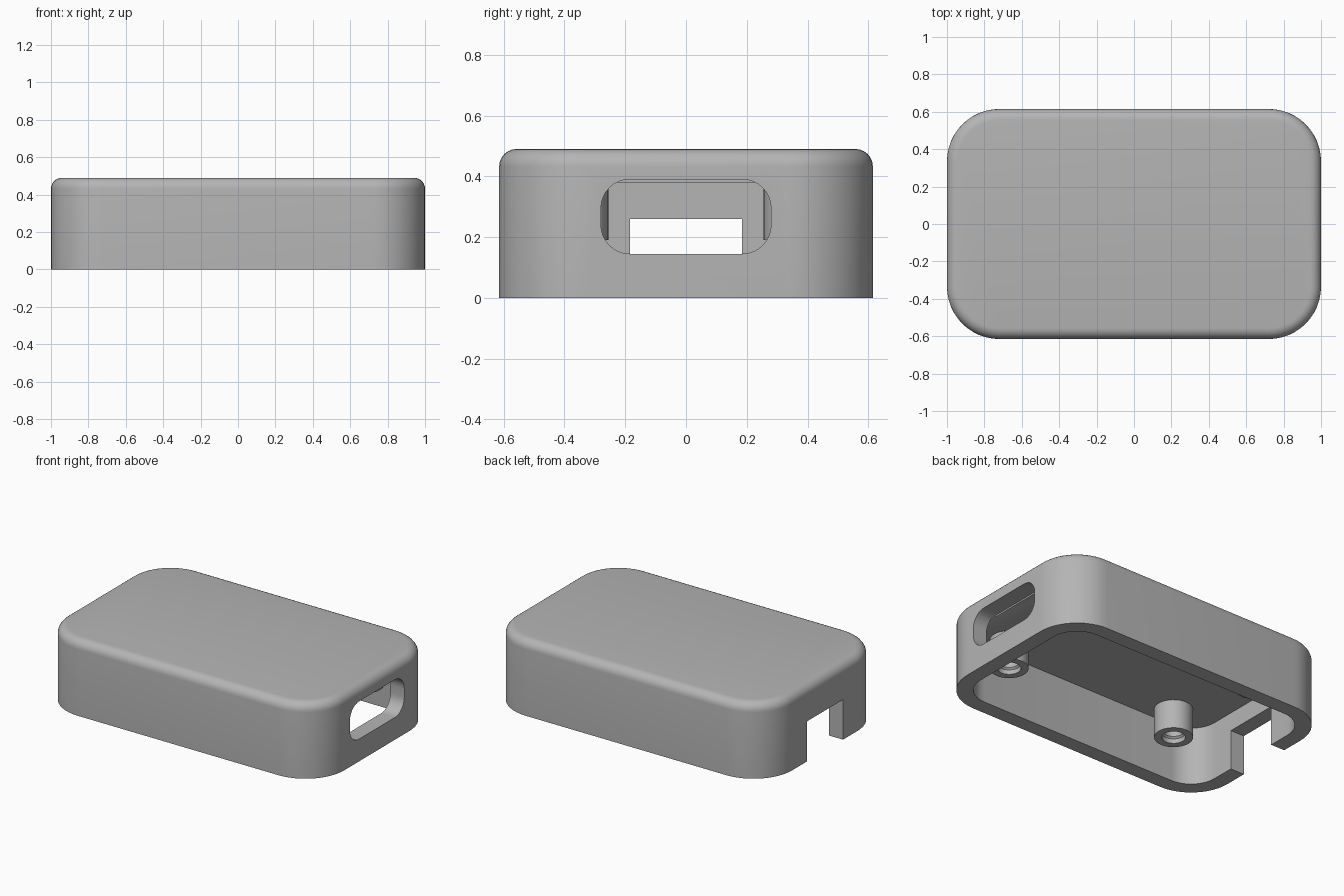
import bpy, bmesh
from math import sin, cos, pi, radians
from mathutils import Matrix, Vector

cube = bpy.data.objects.get("Cube")
if cube:
    bpy.data.objects.remove(cube, do_unlink=True)

GREY = (0.46, 0.46, 0.46, 1)
mat = bpy.data.materials.new("plain grey")
mat.use_nodes = True
mat.diffuse_color = GREY
mat.node_tree.nodes["Principled BSDF"].inputs["Base Color"].default_value = GREY

HX, HY, HEIGHT = 1.0, 0.615, 0.49
WALL, CEILING, CORNER = 0.1, 0.38, 0.28


def make_object(name, bm):
    mesh = bpy.data.meshes.new(name)
    bmesh.ops.recalc_face_normals(bm, faces=bm.faces)
    bm.to_mesh(mesh)
    bm.free()
    mesh.materials.append(mat)
    obj = bpy.data.objects.new(name, mesh)
    bpy.context.collection.objects.link(obj)
    return obj


def rounded_prism(hx, hy, r, low, high, fillet=0, steps=12):
    """Rounded rectangle extruded along z, optionally filleted on top."""
    bm = bmesh.new()
    verts = []
    for k, (sx, sy) in enumerate([(1, 1), (-1, 1), (-1, -1), (1, -1)]):
        for i in range(steps + 1):
            a = (k + i / steps) * pi / 2
            verts.append(bm.verts.new((sx * (hx - r) + r * cos(a),
                                       sy * (hy - r) + r * sin(a), low)))
    base = bm.faces.new(verts)
    grown = bmesh.ops.extrude_face_region(bm, geom=[base])["geom"]
    top = [v for v in grown if isinstance(v, bmesh.types.BMVert)]
    bmesh.ops.translate(bm, verts=top, vec=(0, 0, high - low))
    if fillet:
        rim = [e for e in bm.edges if all(v in top for v in e.verts)]
        bmesh.ops.bevel(bm, geom=rim, offset=fillet, segments=6,
                        profile=0.5, affect='EDGES')
    return bm


def smooth(obj):
    bpy.ops.object.select_all(action='DESELECT')
    obj.select_set(True)
    bpy.context.view_layer.objects.active = obj
    bpy.ops.object.shade_smooth_by_angle(angle=radians(35))


def cut(obj, cutter):
    mod = obj.modifiers.new("cut", 'BOOLEAN')
    mod.operation, mod.solver, mod.object = 'DIFFERENCE', 'EXACT', cutter
    bpy.context.view_layer.objects.active = obj
    bpy.ops.object.modifier_apply(modifier=mod.name)
    bpy.data.objects.remove(cutter, do_unlink=True)


# Hollow shell, open underneath
shell = make_object("case_shell", rounded_prism(HX, HY, CORNER, 0, HEIGHT, 0.058))
cut(shell, make_object("cavity", rounded_prism(
    HX - WALL, HY - WALL, CORNER - WALL, -0.1, CEILING)))

# Rounded port opening in the +x wall
bm = rounded_prism(0.1225, 0.28, 0.095, 0, 0.3, steps=8)
bmesh.ops.transform(bm, verts=bm.verts, matrix=Matrix.Translation((0.89, 0, 0.2675))
                    @ Matrix.Rotation(pi / 2, 4, 'Y'))
cut(shell, make_object("port_opening", bm))

# Square cable notch in the -x wall, open at the rim
bm = bmesh.new()
bmesh.ops.create_cube(bm, size=1)
bmesh.ops.scale(bm, verts=bm.verts, vec=(0.3, 0.37, 0.36))
bmesh.ops.translate(bm, verts=bm.verts, vec=(-0.98, 0, 0.08))
cut(shell, make_object("cable_notch", bm))
smooth(shell)

# Four hollow screw bosses hanging from the ceiling
PROFILE = [(0.115, CEILING + 0.01), (0.115, 0.19), (0.07, 0.19),
           (0.07, 0.22), (0.058, 0.23), (0.058, 0.36), (0, 0.36)]
for side, x in (("right", -0.615), ("left", 0.65)):
    for end, y in (("front", -0.37), ("back", 0.37)):
        bm = bmesh.new()
        pts = [bm.verts.new((r, 0, z)) for r, z in PROFILE]
        edges = [bm.edges.new(pair) for pair in zip(pts, pts[1:])]
        bmesh.ops.spin(bm, geom=pts + edges, cent=(0, 0, 0), axis=(0, 0, 1),
                       angle=2 * pi, steps=32)
        bmesh.ops.remove_doubles(bm, verts=bm.verts, dist=0.0005)
        rim = [e for e in bm.edges if e.is_boundary]
        bmesh.ops.holes_fill(bm, edges=rim)
        boss = make_object(f"screw_boss_{end}_{side}", bm)
        boss.location = Vector((x, y, 0))
        smooth(boss)
